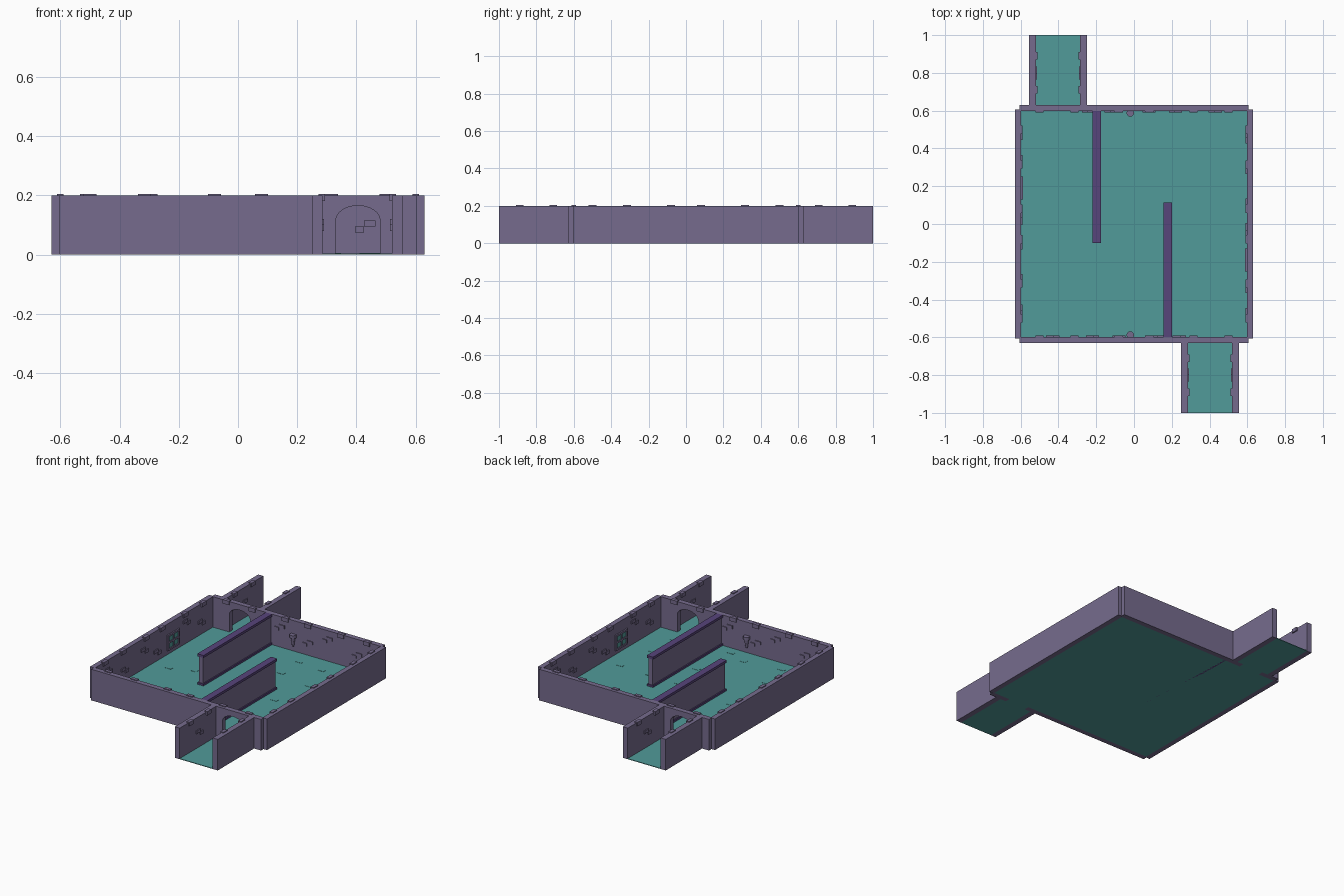
import bpy, bmesh, math, random
from mathutils import Matrix

if "Cube" in bpy.data.objects:
    bpy.data.objects.remove(bpy.data.objects["Cube"])

random.seed(4)

def material(name, rgb):
    m = bpy.data.materials.new(name)
    m.diffuse_color = (*[(c / 255) ** 2.2 for c in rgb], 1)
    m.use_nodes = True
    m.node_tree.nodes["Principled BSDF"].inputs["Base Color"].default_value = m.diffuse_color
    return m

STONE = material("purple stone", (117, 107, 140))
TRIM = material("dark violet trim", (88, 70, 122))
FLOOR = material("teal floor", (82, 153, 152))

def finish(name, bm, mat):
    bmesh.ops.recalc_face_normals(bm, faces=bm.faces)
    me = bpy.data.meshes.new(name)
    bm.to_mesh(me)
    bm.free()
    ob = bpy.data.objects.new(name, me)
    me.materials.append(mat)
    bpy.context.collection.objects.link(ob)
    return ob

def add_box(bm, x, y, z):
    m = Matrix.Translation([(a + b) / 2 for a, b in (x, y, z)]) @ \
        Matrix.Diagonal([abs(b - a) for a, b in (x, y, z)] + [1])
    bmesh.ops.create_cube(bm, size=1, matrix=m)

def boxes(name, mat, items, twin=True):
    """Boxes plus, if twin, their copies turned half way round the centre."""
    bm = bmesh.new()
    for x, y, z in items:
        add_box(bm, x, y, z)
        if twin:
            add_box(bm, (-x[0], -x[1]), (-y[0], -y[1]), z)
    return finish(name, bm, mat)

IN, OUT, H = 0.597, 0.63, 0.2
C0, C1, C2, C3 = 0.25, 0.285, 0.52, 0.556   # corridor wall edges

# floors
boxes("room_floor", FLOOR, [((-IN, IN), (-IN, IN), (0, 0.004))], twin=False)
boxes("corridor_floor", FLOOR, [((C1, C2), (-1, -OUT), (0, 0.004)),
                                ((0.33, 0.48), (-OUT, -IN), (0, 0.004))])

# side walls and corridor walls
boxes("side_wall", STONE, [((-OUT, -IN), (-0.605, 0.605), (0, H))])
boxes("corridor_wall", STONE, [((C0, C1), (-1, -OUT), (0, H)),
                               ((C2, C3), (-1, -OUT), (0, H))])

# end walls with an arched doorway, extruded from one outline
def end_wall(name, s):
    arch = [(0.405 + 0.075 * math.cos(a), 0.115 + 0.05 * math.sin(a))
            for a in [math.pi * i / 12 for i in range(13)]]
    outline = [(0.605, 0), (0.605, H), (-0.605, H), (-0.605, 0), (0.33, 0)] + arch[::-1] + [(0.48, 0)]
    bm = bmesh.new()
    f = bm.faces.new([bm.verts.new((s * x, -s * IN, z)) for x, z in outline])
    ext = bmesh.ops.extrude_face_region(bm, geom=[f])["geom"]
    bmesh.ops.translate(bm, vec=(0, -s * (OUT - IN), 0),
                        verts=[v for v in ext if isinstance(v, bmesh.types.BMVert)])
    finish(name, bm, STONE)

end_wall("front_wall", 1)
end_wall("back_wall", -1)

# partitions: stone core with a wider base and cap
for name, x, y in (("left_partition", -0.198, (-0.1, IN)), ("right_partition", 0.178, (-IN, 0.113))):
    tip = 0.006 if y[0] > -0.5 else -0.006
    core = (y[0] + tip, y[1]) if tip > 0 else (y[0], y[1] + tip)
    boxes(name + "_core", STONE, [((x - 0.014, x + 0.014), core, (0.016, 0.184))], twin=False)
    boxes(name + "_trim", TRIM, [((x - 0.022, x + 0.022), y, (0, 0.016)),
                                 ((x - 0.022, x + 0.022), y, (0.184, H))], twin=False)

# coping stones sitting on the inner top edges
P, W = 0.008, 0.014
cope = []
for u in (-0.5, -0.315, -0.08, 0.08, 0.315, 0.5):
    w = 0.022
    cope.append(((-IN - W, -IN + P), (u - w, u + w), (0.18, H + 0.005)))
    cope.append(((u - w, u + w), (-IN - W, -IN + P), (0.18, H + 0.005)))
for u in (-0.71, -0.89):
    cope.append(((C1 - W, C1 + P), (u - 0.02, u + 0.02), (0.18, H + 0.005)))
    cope.append(((C2 - P, C2 + W), (u - 0.02, u + 0.02), (0.18, H + 0.005)))
boxes("coping_stones", STONE, cope)

# stepped pairs of bricks standing out of the inner faces
bricks = []
def pair(axis, face, d, u, z):
    for a, b, c in ((-0.035, 0.005, 0.01), (0.005, 0.035, -0.01)):
        rng, dep, zz = (u + a, u + b), (face, face + d), (z + c - 0.01, z + c + 0.01)
        bricks.append((dep, rng, zz) if axis == "x" else (rng, dep, zz))

for u, z in ((-0.46, 0.13), (-0.3, 0.07), (-0.1, 0.12), (0.03, 0.06), (0.33, 0.14), (0.48, 0.08)):
    pair("x", -IN, 0.006, u, z)
for u, z in ((-0.43, 0.095), (-0.22, 0.14), (-0.08, 0.08), (0.12, 0.13), (0.24, 0.07)):
    pair("y", -IN, 0.006, u, z)
pair("x", C1, 0.006, -0.8, 0.1)
pair("x", C2, -0.006, -0.8, 0.1)
boxes("wall_bricks", STONE, bricks)

# side windows: frame bars with teal panes
wy, wz, fr = 0.19, 0.08, 0.006
bars = [((-IN, -IN + 0.009), (wy + o - fr, wy + o + fr), (wz - 0.05, wz + 0.05)) for o in (-0.055, 0, 0.055)]
bars += [((-IN, -IN + 0.009), (wy - 0.061, wy + 0.061), (wz + o - fr, wz + o + fr)) for o in (-0.044, 0, 0.044)]
boxes("window_frame", STONE, bars)
boxes("window_pane", FLOOR, [((-IN, -IN + 0.004), (wy - 0.055, wy + 0.055), (wz - 0.044, wz + 0.044))])

# wall torches: tapered holder with a rim and a bracket
for name, s in (("front_torch", -1), ("back_torch", 1)):
    bm = bmesh.new()
    for r1, r2, z0, z1 in ((0.006, 0.014, 0.04, 0.095), (0.02, 0.02, 0.095, 0.115)):
        bmesh.ops.create_cone(bm, cap_ends=True, segments=12, radius1=r1, radius2=r2, depth=z1 - z0,
                              matrix=Matrix.Translation((-0.02, s * 0.588, (z0 + z1) / 2)))
    add_box(bm, (-0.028, -0.012), (s * 0.58, s * IN), (0.07, 0.08))
    finish(name, bm, STONE)

# low paving stones scattered on the floor
bm = bmesh.new()
for gx in (-0.45, -0.32, -0.05, 0.06, 0.3, 0.45):
    for gy in (-0.5, -0.28, 0.0, 0.3, 0.46):
        x, y = gx + random.uniform(-0.04, 0.04), gy + random.uniform(-0.05, 0.05)
        add_box(bm, (x - 0.022, x + 0.022), (y - 0.012, y + 0.012), (0.003, 0.0055))
finish("paving_stones", bm, FLOOR)
